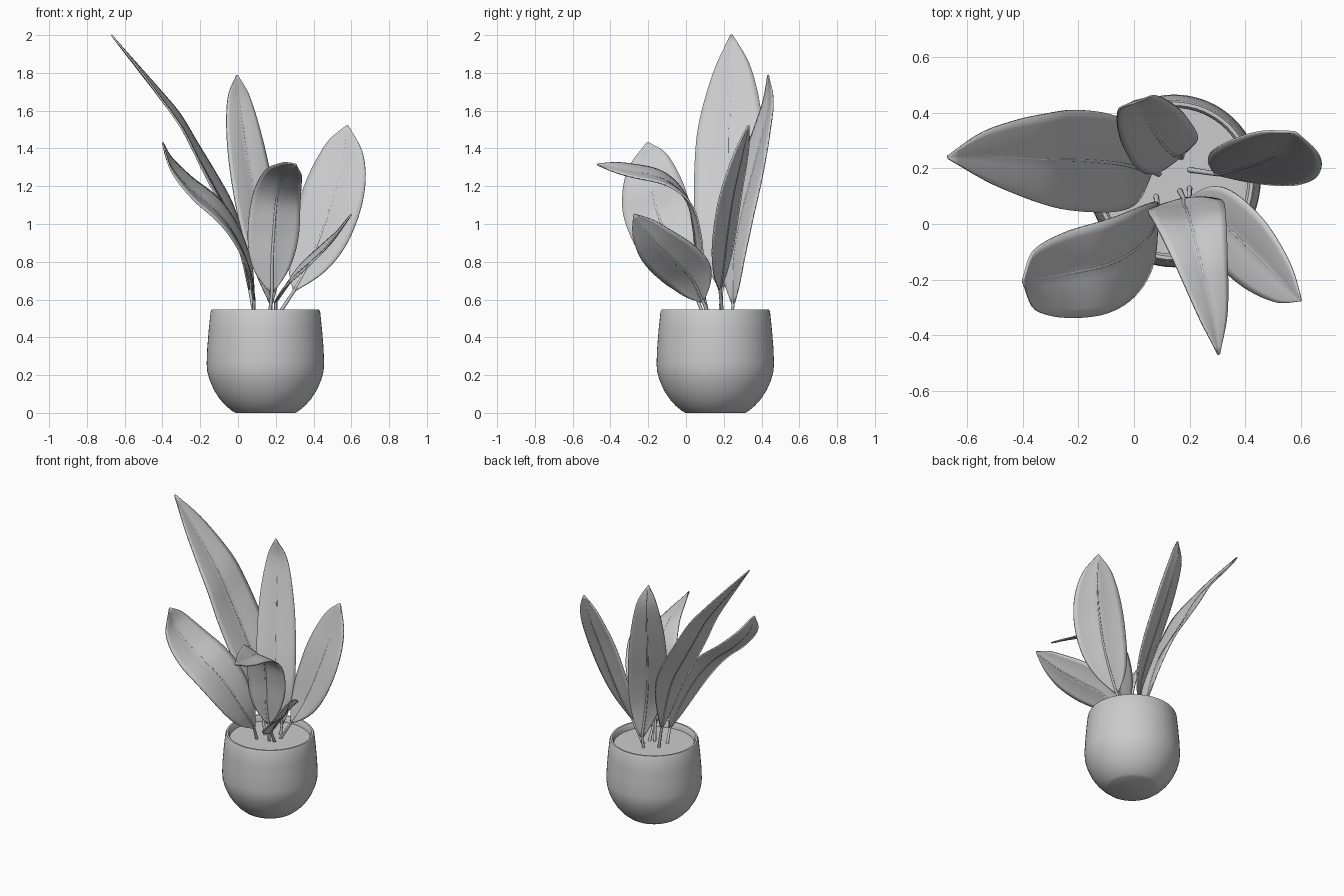
import bpy, bmesh, math
from mathutils import Vector

if "Cube" in bpy.data.objects:
    bpy.data.objects.remove(bpy.data.objects["Cube"])

CX, CY = 0.145, 0.155


def finish(name, bm, angle=40):
    me = bpy.data.meshes.new(name)
    bmesh.ops.recalc_face_normals(bm, faces=bm.faces)
    bm.to_mesh(me)
    bm.free()
    ob = bpy.data.objects.new(name, me)
    bpy.context.collection.objects.link(ob)
    bpy.ops.object.select_all(action='DESELECT')
    ob.select_set(True)
    bpy.context.view_layer.objects.active = ob
    bpy.ops.object.shade_smooth_by_angle(angle=math.radians(angle))
    return ob


def lathe(name, profile, steps=64):
    bm = bmesh.new()
    vs = [bm.verts.new((CX + r, CY, z)) for r, z in profile]
    es = [bm.edges.new(p) for p in zip(vs, vs[1:])]
    bmesh.ops.spin(bm, geom=vs + es, cent=(CX, CY, 0), axis=(0, 0, 1),
                   angle=2 * math.pi, steps=steps)
    bmesh.ops.remove_doubles(bm, verts=bm.verts, dist=1e-4)
    return finish(name, bm)


def spline(pts, t):
    """Catmull-Rom point at t in 0..1 through evenly weighted points."""
    n = len(pts) - 1
    i = min(int(t * n), n - 1)
    f = t * n - i
    b, c = pts[i], pts[i + 1]
    a = pts[i - 1] if i else b * 2 - c
    d = pts[i + 2] if i + 2 <= n else c * 2 - b
    return 0.5 * (2 * b + (c - a) * f + (2 * a - 5 * b + 4 * c - d) * f * f
                  + (3 * b - a - 3 * c + d) * f ** 3)


OUTLINE = [Vector((w, 0, 0)) for w in (.07, .54, .82, .96, 1, .98, .89, .73, .48, .03)]


def leaf(name, path, root, side, tip_side=None, rows=32, cols=10):
    pts = [Vector(p) for p in path]
    s0, s1 = Vector(side), Vector(tip_side or side)
    tan = lambda t: (spline(pts, min(t + .01, 1)) - spline(pts, max(t - .01, 0))).normalized()
    sign = 1 if tan(.5).cross(s0.lerp(s1, .5)).z > 0 else -1
    # blade: gently cupped strip that follows the midrib and may twist
    bm = bmesh.new()
    grid = []
    for i in range(rows + 1):
        t = i / rows
        s = s0.lerp(s1, t)
        c, w = spline(pts, t), spline(OUTLINE, t).x
        n = tan(t).cross(s).normalized() * sign
        row = []
        for j in range(cols + 1):
            u = 2 * j / cols - 1
            lift = s.length * w * (0.2 * abs(u) - 0.12 * u * u)
            row.append(bm.verts.new(c + s * (u * w) + n * lift))
        grid.append(row)
    for a, b in zip(grid, grid[1:]):
        for j in range(cols):
            bm.faces.new((a[j], a[j + 1], b[j + 1], b[j]))
    ob = finish(name, bm)
    m = ob.modifiers.new("thickness", 'SOLIDIFY')
    m.thickness, m.offset = 0.008, 0
    # stem and midrib in one tapering tube
    cu = bpy.data.curves.new(name + "_stem", 'CURVE')
    cu.dimensions, cu.bevel_depth, cu.bevel_resolution = '3D', 0.01, 2
    cu.use_fill_caps = True
    line = [Vector(root)] + [spline(pts, i / 32 * .97) for i in range(33)]
    sp = cu.splines.new('POLY')
    sp.points.add(len(line) - 1)
    for k, (p, q) in enumerate(zip(sp.points, line)):
        p.co = (*q, 1)
        p.radius = 1 if k == 0 else .85 - .4 * k / len(line)
    bpy.context.collection.objects.link(bpy.data.objects.new(name + "_stem", cu))


# pot with rounded rim, and soil
lathe("pot", [(0, 0), (.158, 0), (.176, .01), (.21, .038), (.243, .075), (.272, .12),
              (.296, .175), (.308, .22), (.311, .26), (.308, .34), (.3, .44), (.29, .535),
              (.284, .547), (.272, .547), (.263, .535), (.264, .48), (.264, .45)])
lathe("soil", [(0, .505), (.268, .505)])

# six leaves: midrib path from base to tip, stem root, half-width vector (base, tip)
leaf("tall_left_leaf",
     [(.06, .19, .66), (.015, .2, .86), (-.04, .215, 1.03), (-.125, .225, 1.19),
      (-.22, .23, 1.36), (-.305, .23, 1.52), (-.41, .235, 1.665), (-.53, .24, 1.82),
      (-.67, .24, 2.0)], (.09, .18, .5), (.01, .183, .09), (-.03, .183, .04))
leaf("front_left_leaf",
     [(.085, .06, .6), (.06, -.03, .75), (-.01, -.1, .92), (-.11, -.15, 1.06),
      (-.25, -.18, 1.18), (-.36, -.2, 1.31), (-.4, -.205, 1.43)],
     (.08, .1, .5), (0, .15, .065), (-.005, .185, .065))
leaf("back_leaf",
     [(.175, .25, .58), (.145, .25, .8), (.105, .285, 1.01), (.065, .345, 1.24),
      (.03, .4, 1.46), (.005, .44, 1.65), (-.005, .435, 1.79)],
     (.17, .24, .5), (.112, .1, 0), (.1, .03, 0))
leaf("right_leaf",
     [(.3, .18, .65), (.38, .2, .8), (.45, .22, .97), (.51, .25, 1.16),
      (.555, .29, 1.34), (.58, .33, 1.52)], (.2, .195, .5),
     (.13, -.06, -.035), (.185, -.07, -.04))
leaf("drooping_leaf",
     [(.18, .09, .64), (.18, .065, .8), (.19, .045, .97), (.205, 0, 1.13),
      (.235, -.12, 1.235), (.275, -.3, 1.28), (.305, -.47, 1.315)],
     (.165, .12, .5), (.172, .03, .02), (.08, 0, -.07))
leaf("low_right_leaf",
     [(.2, .09, .59), (.29, .03, .71), (.4, -.07, .81), (.5, -.17, .91),
      (.6, -.275, 1.05)], (.2, .13, .5), (.045, .118, .065))
